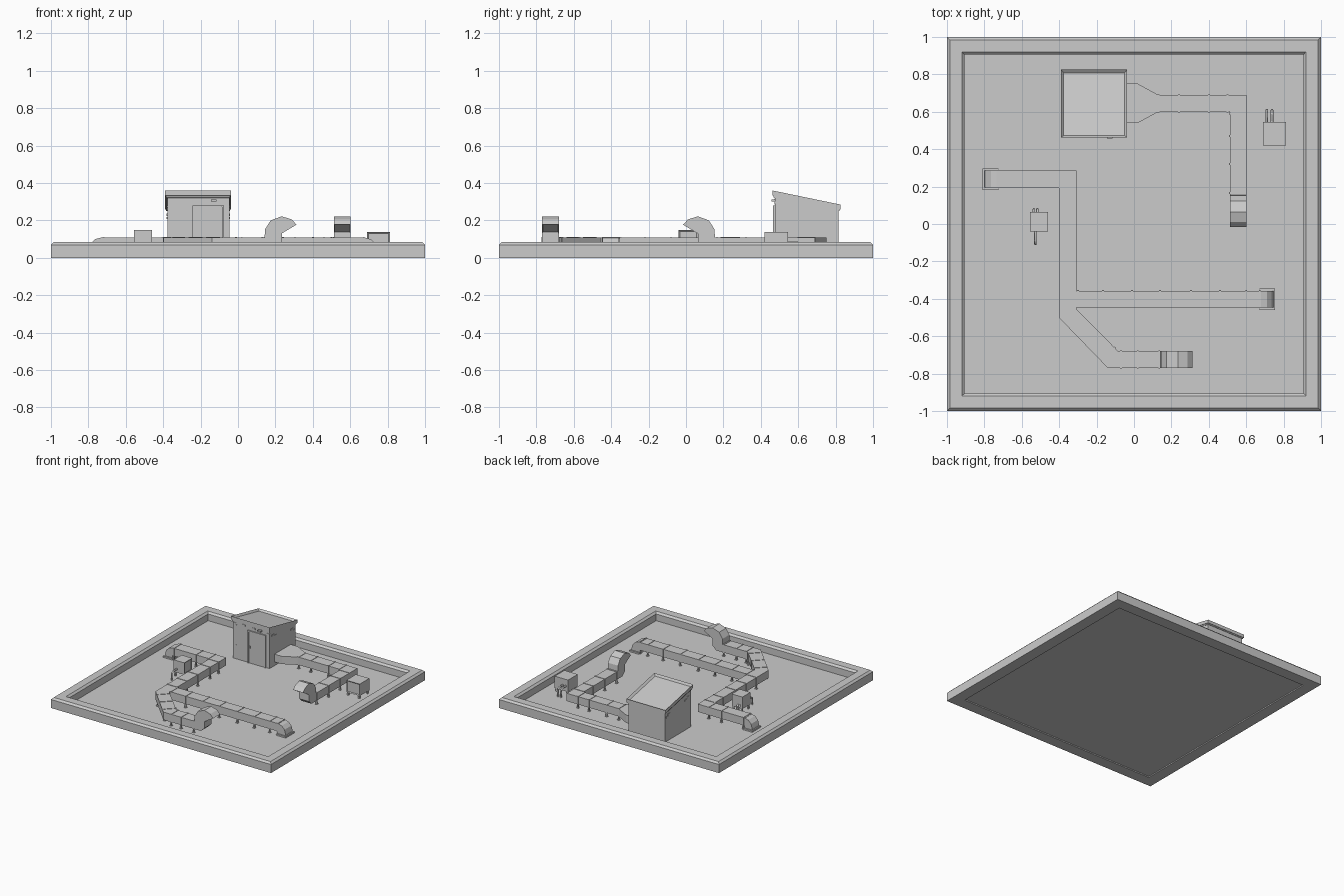
import bpy, bmesh, math
from mathutils import Vector

if "Cube" in bpy.data.objects:
    bpy.data.objects.remove(bpy.data.objects["Cube"])

FLOOR, D0, D1, W = 0.015, 0.045, 0.109, 0.09   # roof level, duct bottom, duct top, duct width


def finish(name, bm):
    bmesh.ops.recalc_face_normals(bm, faces=bm.faces[:])
    me = bpy.data.meshes.new(name)
    bm.to_mesh(me)
    bm.free()
    ob = bpy.data.objects.new(name, me)
    bpy.context.collection.objects.link(ob)
    return ob


def extrude(name, pts, vec, recess=None, inset=0.006, depth=0.02):
    """Extrude a polygon along vec; optionally sink the face lying furthest along recess."""
    bm = bmesh.new()
    face = bm.faces.new([bm.verts.new(p) for p in pts])
    geo = bmesh.ops.extrude_face_region(bm, geom=[face])["geom"]
    bmesh.ops.translate(bm, vec=vec, verts=[g for g in geo if isinstance(g, bmesh.types.BMVert)])
    bmesh.ops.recalc_face_normals(bm, faces=bm.faces[:])
    if recess:
        f = max(bm.faces, key=lambda f: f.normal.dot(Vector(recess)))
        bmesh.ops.inset_region(bm, faces=[f], thickness=inset)
        bmesh.ops.translate(bm, vec=-f.normal * depth, verts=f.verts[:])
    return finish(name, bm)


def box(name, x0, x1, y0, y1, z0, z1, **kw):
    return extrude(name, [(x0, y0, z0), (x1, y0, z0), (x1, y1, z0), (x0, y1, z0)],
                   (0, 0, z1 - z0), **kw)


def duct(name, outline):
    return extrude(name, [(x, y, D0) for x, y in outline], (0, 0, D1 - D0))


def joint(x, y, deg, legs=True):
    """Flange band round a duct with a pair of feet below it; deg is the run direction."""
    parts = [(-0.005, 0.005, -W / 2 - 0.003, W / 2 + 0.003, D0 - 0.003, D1 + 0.003)]
    if legs:
        for s in (-1, 1):
            c = s * (W / 2 - 0.003)
            parts.append((-0.005, 0.005, c - 0.005, c + 0.005, FLOOR, D0))
            parts.append((-0.009, 0.009, c - 0.009, c + 0.009, FLOOR - 0.002, FLOOR + 0.004))
    for i, p in enumerate(parts):
        ob = box("duct_joint" if i == 0 else "duct_foot", *p)
        ob.location = (x, y, 0)
        ob.rotation_euler.z = math.radians(deg)


def side_profile(name, prof, origin, d, width, **kw):
    """Extrude a (run, z) profile sideways, centred on the duct axis."""
    d = Vector((d[0], d[1], 0))
    side = Vector((-d.y, d.x, 0))
    o = Vector((origin[0], origin[1], 0)) - side * width / 2
    return extrude(name, [o + d * u + Vector((0, 0, z)) for u, z in prof], side * width, **kw)


def hood(x, y, d):
    """Gooseneck outlet: riser, then an arc around a pivot with a hollow mouth."""
    px, pz, r = 0.092, 0.13, 0.092
    arc = [(px + r * math.cos(math.radians(a)), pz + r * math.sin(math.radians(a)))
           for a in (31, 55, 90, 130, 165)]
    prof = [(0, D0), (0.06, D0), (0.092, 0.075), (px, pz)] + arc + [(0, D1)]
    mouth = Vector((d[0] * 0.5, d[1] * 0.5, -0.86))
    ob = side_profile("gooseneck_hood", prof, (x, y), d, W, recess=mouth, depth=0.008)
    return ob


def down_elbow(x, y, d):
    """Duct end bending down into the roof through a base plate."""
    prof = [(0, D0), (0, D1)] + [(0.07 * math.sin(math.radians(a)), 0.039 + 0.07 * math.cos(math.radians(a)))
                                for a in (30, 60, 90)] + [(0.07, FLOOR), (0.005, FLOOR)]
    side_profile("duct_down_elbow", prof, (x, y), d, W)
    side_profile("elbow_base_plate", [(-0.005, FLOOR), (0.08, FLOOR), (0.08, 0.027), (-0.005, 0.027)],
                 (x, y), d, 0.115)


# roof slab and parapet ring
box("roof_floor", -0.91, 0.91, -0.91, 0.91, 0.009, FLOOR)
bm = bmesh.new()
profile = [(1, 0), (1, 0.07), (0.985, 0.085), (0.92, 0.085), (0.905, 0.07), (0.905, 0)]
rings = [[bm.verts.new((sx * r, sy * r, z)) for sx, sy in ((-1, -1), (1, -1), (1, 1), (-1, 1))]
         for r, z in profile]
for a, b in zip(rings, rings[1:] + rings[:1]):
    for i in range(4):
        j = (i + 1) % 4
        bm.faces.new((a[i], a[j], b[j], b[i]))
finish("parapet", bm)

# stair house with sloping, sunken roof
extrude("stair_house", [(-0.378, 0.475, FLOOR), (-0.378, 0.815, FLOOR), (-0.378, 0.815, 0.265),
                        (-0.378, 0.475, 0.338)], (0.332, 0, 0))
extrude("house_roof", [(-0.39, 0.463, 0.36), (-0.39, 0.825, 0.285), (-0.39, 0.825, 0.258), (-0.39, 0.463, 0.333)],
        (0.353, 0, 0), recess=(0, 0.2, 1), inset=0.02, depth=0.016)
extrude("roof_trim", [(-0.384, 0.469, 0.335), (-0.384, 0.82, 0.263), (-0.384, 0.82, 0.25), (-0.384, 0.469, 0.322)],
        (0.342, 0, 0))

# door, frame and lamp
box("door", -0.232, -0.088, 0.471, 0.48, FLOOR, 0.272)
for x in (-0.242, -0.086):
    box("door_post", x, x + 0.01, 0.466, 0.48, FLOOR, 0.28)
box("door_lintel", -0.242, -0.076, 0.466, 0.48, 0.271, 0.281)
box("door_handle", -0.222, -0.214, 0.464, 0.475, 0.14, 0.158)
box("door_lamp", -0.145, -0.115, 0.456, 0.48, 0.3, 0.312)

# loose bricks showing on the walls
for x, z in ((-0.374, 0.3), (-0.36, 0.285), (-0.29, 0.305), (-0.2, 0.3), (-0.07, 0.29), (-0.36, 0.12)):
    box("front_brick", x, x + 0.025, 0.472, 0.48, z, z + 0.011)
for y, z in ((0.75, 0.225), (0.77, 0.208), (0.5, 0.27), (0.53, 0.255)):
    for x in (-0.381, -0.05):
        box("side_brick", x, x + 0.007, y, y + 0.03, z, z + 0.011)

# supply duct from the house with tapered collar
duct("duct_collar", [(-0.046, 0.54), (0.02, 0.54), (0.13, 0.6), (0.13, 0.69), (0.02, 0.75), (-0.046, 0.75)])
duct("supply_duct", [(0.13, 0.6), (0.512, 0.6), (0.512, 0.155), (0.602, 0.155), (0.602, 0.69), (0.13, 0.69)])
hood(0.557, 0.155, (0, -1))
for x in (0.13, 0.24, 0.4, 0.5):
    joint(x, 0.645, 0)
for y in (0.59, 0.47, 0.32, 0.165):
    joint(0.557, y, 90)

# long branching duct on the left
duct("left_duct", [(-0.735, 0.195), (-0.397, 0.195), (-0.397, -0.505), (-0.14, -0.77), (0.142, -0.77), (0.142, -0.68),
                   (-0.085, -0.68), (-0.307, -0.455), (-0.307, 0.285), (-0.735, 0.285)])
duct("branch_duct", [(-0.32, -0.447), (0.68, -0.447), (0.68, -0.357), (-0.32, -0.357)])
hood(0.142, -0.725, (1, 0))
down_elbow(0.675, -0.402, (1, 0))
down_elbow(-0.73, 0.24, (-1, 0))
for x in (-0.72, -0.52, -0.405):
    joint(x, 0.24, 0)
for y in (0.19, 0.08, -0.08, -0.22, -0.35):
    joint(-0.352, y, 90)
for x in (-0.3, -0.165, -0.01, 0.14, 0.305, 0.46, 0.6, 0.672):
    joint(x, -0.402, 0)
for t in (0.1, 0.5, 0.9):
    joint(-0.345 + 0.235 * t, -0.49 - 0.225 * t, -45, legs=t != 0.5)
for x in (-0.07, 0.02, 0.135):
    joint(x, -0.725, 0)


def pipe(points):
    """Round pipe along a short bent path."""
    cu = bpy.data.curves.new("unit_pipe", "CURVE")
    cu.dimensions = "3D"
    cu.bevel_depth, cu.bevel_resolution = 0.007, 1
    sp = cu.splines.new("POLY")
    sp.points.add(len(points) - 1)
    for p, co in zip(sp.points, points):
        p.co = (*co, 1)
    ob = bpy.data.objects.new("unit_pipe", cu)
    bpy.context.collection.objects.link(ob)


def unit(x0, x1, y0, y1, z0, z1, side):
    """Cooling unit on four legs with a sunken grille."""
    box("cooling_unit", x0, x1, y0, y1, z0, z1, recess=side, inset=0.01, depth=0.006)
    for x in (x0 + 0.004, x1 - 0.016):
        for y in (y0 + 0.004, y1 - 0.016):
            box("unit_leg", x, x + 0.012, y, y + 0.012, FLOOR, z0)


def bent_pipe(x, y, s, reach, z):
    pipe([(x, y, z), (x, y + s * (reach - 0.025), z), (x, y + s * (reach - 0.01), z - 0.008),
          (x, y + s * reach - s * 0.006, z - 0.022), (x, y + s * reach - s * 0.006, FLOOR)])


# two cooling units and their pipes
unit(0.69, 0.812, 0.42, 0.545, 0.04, 0.138, (0, -1, 0))
unit(-0.557, -0.46, -0.04, 0.063, 0.05, 0.148, (1, 0, 0))
for x in (0.71, 0.738):
    bent_pipe(x, 0.54, 1, 0.075, 0.085)
bent_pipe(-0.527, -0.035, -1, 0.078, 0.08)
for x in (-0.535, -0.517):
    bent_pipe(x, 0.055, 1, 0.03, 0.075)
